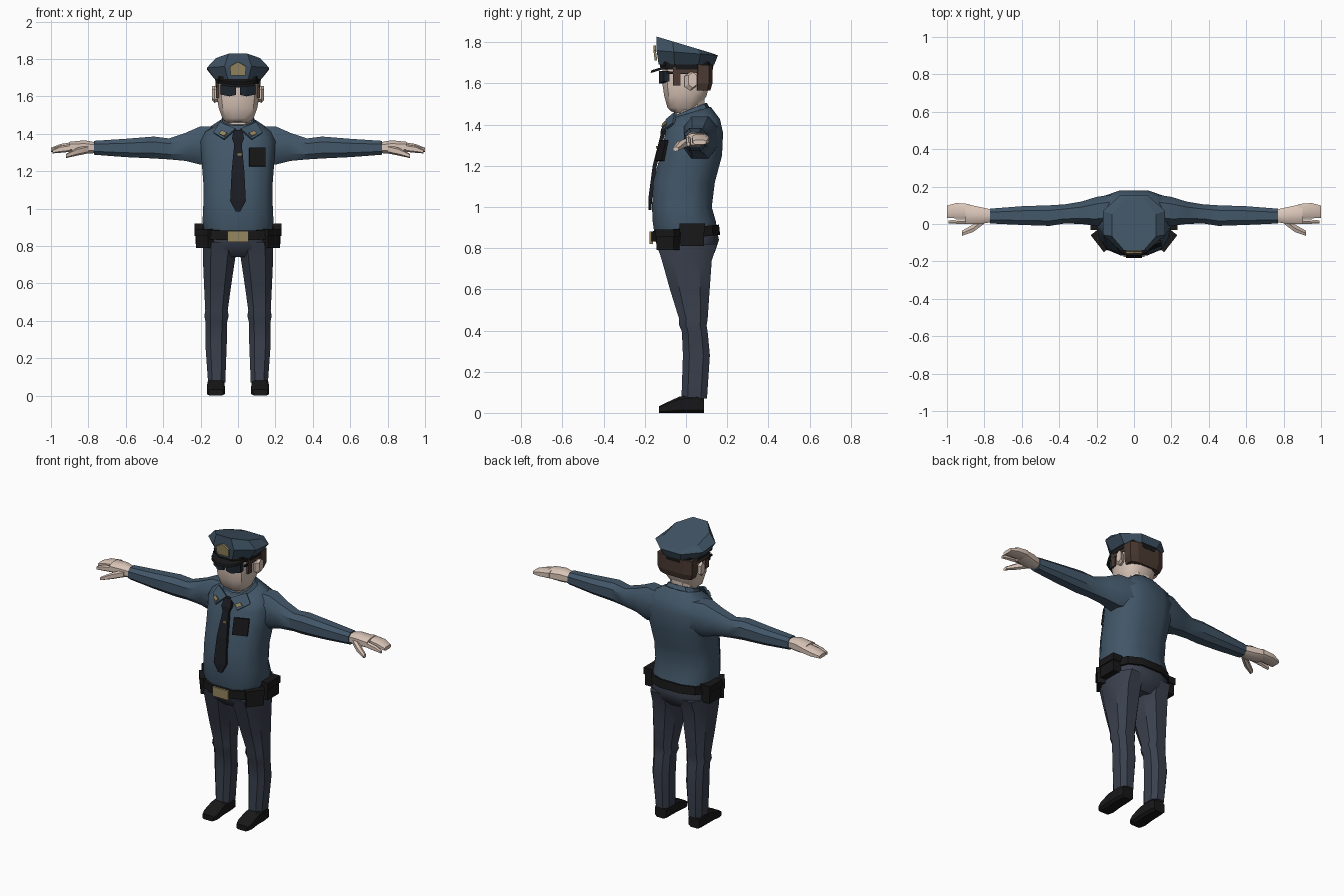
import bpy, bmesh, math
from mathutils import Vector, Matrix


def material(name, r, g, b):
    m = bpy.data.materials.new(name)
    m.diffuse_color = (r, g, b, 1)
    return m


SHIRT = material("shirt_blue", 0.055, 0.095, 0.14)
CAP = material("cap_blue", 0.05, 0.085, 0.125)
TROUSER = material("trouser_slate", 0.042, 0.051, 0.074)
SKIN = material("skin", 0.70, 0.56, 0.48)
HAIR = material("hair_brown", 0.07, 0.042, 0.032)
BLACK = material("black_leather", 0.009, 0.009, 0.010)
TIE = material("tie_black", 0.011, 0.012, 0.016)
GOLD = material("dull_gold", 0.30, 0.24, 0.115)
LENS = material("dark_lens", 0.012, 0.018, 0.028)


def finish(name, bm, mat, mirror, smooth):
    bmesh.ops.recalc_face_normals(bm, faces=bm.faces)
    me = bpy.data.meshes.new(name)
    bm.to_mesh(me)
    bm.free()
    ob = bpy.data.objects.new(name, me)
    bpy.context.collection.objects.link(ob)
    me.materials.append(mat)
    if mirror:
        ob.modifiers.new("mirror", 'MIRROR').use_mirror_merge = False
    if smooth:
        bpy.ops.object.select_all(action='DESELECT')
        ob.select_set(True)
        bpy.context.view_layer.objects.active = ob
        bpy.ops.object.shade_smooth_by_angle(angle=math.radians(smooth))
    return ob


def loft(name, mat, rings, axis='z', n=8, power=0.75, mirror=False, smooth=0):
    """Rings are (t, a0, a1, b0, b1[, slope]) along the axis; a and b are the other two axes."""
    bm = bmesh.new()
    top = math.cos(math.pi / n)
    if n % 4:
        top = 1.0

    def shape(v):
        return math.copysign(abs(v / top) ** power, v)

    loops = []
    for t, a0, a1, b0, b1, *slope in rings:
        s = slope[0] if slope else 0
        loop = []
        for i in range(n):
            ang = (i + 0.5) * 2 * math.pi / n
            a = (a0 + a1) / 2 + (a1 - a0) / 2 * shape(math.cos(ang))
            db = (b1 - b0) / 2 * shape(math.sin(ang))
            b, tt = (b0 + b1) / 2 + db, t + s * db
            co = {'z': (a, b, tt), 'x': (tt, a, b), 'y': (a, tt, b)}[axis]
            loop.append(bm.verts.new(co))
        loops.append(loop)
    for p, q in zip(loops, loops[1:]):
        for i in range(n):
            j = (i + 1) % n
            bm.faces.new((p[i], p[j], q[j], q[i]))
    bm.faces.new(loops[0])
    bm.faces.new(loops[-1])
    return finish(name, bm, mat, mirror, smooth)


def box(name, mat, centre, size, angle=0, mirror=False):
    bm = bmesh.new()
    m = Matrix.Translation(centre) @ Matrix.Rotation(angle, 4, 'Z') @ Matrix.Diagonal((*size, 1))
    bmesh.ops.create_cube(bm, size=1, matrix=m)
    return finish(name, bm, mat, mirror, 0)


def plate(name, mat, points, thick, mirror=False):
    bm = bmesh.new()
    bm.faces.new([bm.verts.new(p) for p in points])
    ob = finish(name, bm, mat, mirror, 0)
    mod = ob.modifiers.new("thickness", 'SOLIDIFY')
    mod.thickness, mod.offset = thick, 0
    return ob


# Shirt body, sleeves and collar
loft("shirt_body", SHIRT, [
    (0.89, -.182, .182, -.155, .15, .05), (0.93, -.19, .19, -.162, .145),
    (1.00, -.186, .186, -.165, .125), (1.12, -.184, .184, -.16, .14),
    (1.25, -.194, .194, -.125, .175), (1.36, -.20, .20, -.10, .18),
    (1.415, -.175, .175, -.08, .165, .1), (1.46, -.10, .10, -.06, .12, .3)],
    n=12, smooth=40)
loft("sleeve", SHIRT, [
    (.10, .0, .16, 1.25, 1.435), (.20, -.01, .145, 1.235, 1.44), (.28, .0, .12, 1.255, 1.405),
    (.37, .003, .105, 1.263, 1.375), (.45, -.01, .10, 1.268, 1.385),
    (.60, -.005, .095, 1.275, 1.373), (.77, .003, .082, 1.288, 1.362)],
    axis='x', mirror=True, smooth=40)
loft("collar", SHIRT, [
    (1.415, -.125, .125, -.085, .13, .4), (1.475, -.085, .085, -.06, .10, .4)],
    n=10, smooth=30)
plate("collar_flap", SHIRT, [
    (.012, -.092, 1.425), (.095, -.05, 1.46), (.13, -.06, 1.405), (.075, -.115, 1.37)], .012, True)
plate("collar_pin", GOLD, [
    (.058, -.112, 1.405), (.085, -.099, 1.417), (.10, -.099, 1.40), (.073, -.116, 1.387)], .008, True)

# Tie with pin, chest pocket
loft("tie", TIE, [
    (1.42, -.024, .024, -.10, -.075), (1.375, -.032, .032, -.122, -.095),
    (1.345, -.02, .02, -.125, -.105), (1.20, -.034, .034, -.162, -.142),
    (1.04, -.042, .042, -.183, -.165), (0.985, -.012, .012, -.183, -.168)], n=4)
box("tie_pin", GOLD, (.008, -.142, 1.29), (.02, .008, .012))
plate("chest_pocket", BLACK, [
    (.06, -.144, 1.225), (.145, -.112, 1.225), (.145, -.092, 1.325), (.06, -.124, 1.325)], .014)

# Hands
loft("palm", SKIN, [
    (.755, .012, .076, 1.297, 1.353), (.82, .0, .09, 1.293, 1.365), (.90, .0, .107, 1.302, 1.357)],
    axis='x', mirror=True, smooth=40)
loft("fingers", SKIN, [
    (.88, .03, .107, 1.306, 1.356), (.95, .03, .112, 1.303, 1.345), (1.0, .033, .098, 1.303, 1.325)],
    axis='x', n=8, power=.6, mirror=True, smooth=40)
loft("index_finger", SKIN, [
    (.87, .0, .026, 1.306, 1.348), (.95, .0, .024, 1.298, 1.335), (.992, .003, .02, 1.295, 1.315)],
    axis='x', n=6, mirror=True, smooth=40)
loft("thumb", SKIN, [
    (.80, .0, .045, 1.295, 1.34), (.86, -.045, .0, 1.283, 1.325), (.92, -.065, -.035, 1.27, 1.292)],
    axis='x', n=6, mirror=True, smooth=40)

# Trousers
loft("trouser_seat", TROUSER, [
    (.90, -.177, .177, -.15, .148), (.84, -.185, .185, -.15, .16),
    (.78, -.187, .187, -.13, .14), (.742, -.13, .13, -.09, .10)], n=12, smooth=40)
loft("trouser_leg", TROUSER, [
    (.82, .004, .186, -.142, .152), (.74, .014, .188, -.117, .125), (.60, .035, .182, -.078, .115),
    (.455, .055, .175, -.033, .105), (.425, .05, .18, -.033, .10), (.395, .058, .174, -.02, .105),
    (.28, .06, .175, -.015, .116), (.07, .068, .16, -.022, .102)],
    n=8, mirror=True, smooth=35)

# Shoes
loft("shoe", BLACK, [
    (-.13, .08, .157, 0, .033), (-.10, .07, .166, 0, .048), (-.03, .072, .164, 0, .08),
    (.06, .074, .162, 0, .09), (.087, .08, .155, 0, .07)],
    axis='y', power=.45, mirror=True)

# Belt, buckle and pouches with lids
loft("belt", BLACK, [
    (.848, -.193, .193, -.168, .166, .1), (.898, -.193, .193, -.168, .16, .1)], n=12, smooth=30)
box("buckle", GOLD, (0, -.169, .85), (.11, .016, .06))
lean = math.atan2(-.61, .79)
for label, centre, ang, size in (
        ("front", (.168, -.083, .838), lean, (.06, .105, .095)),
        ("side", (.198, .03, .862), 0, (.056, .115, .105))):
    box(label + "_pouch", BLACK, centre, size, ang, True)
    lid = Vector(centre) + Vector((0, 0, size[2] * .36))
    box(label + "_pouch_lid", BLACK, lid, (size[0] + .012, size[1] + .01, size[2] * .4), ang, True)

# Neck, head and ears
loft("neck", SKIN, [(1.38, -.07, .07, -.05, .085), (1.54, -.072, .072, -.04, .09)], smooth=40)
loft("head", SKIN, [
    (1.455, -.055, .055, -.07, .04, -.15), (1.482, -.083, .083, -.09, .06),
    (1.54, -.104, .104, -.106, .10), (1.60, -.112, .112, -.115, .115),
    (1.69, -.112, .112, -.115, .12)], n=12, smooth=35)
loft("ear", SKIN, [
    (.10, -.005, .04, 1.575, 1.645), (.125, -.01, .05, 1.565, 1.655), (.14, .01, .055, 1.58, 1.655)],
    axis='x', n=6, mirror=True)

# Hair: back block, strip above the ears, sideburns
loft("hair_back", HAIR, [
    (1.565, -.108, .108, .04, .118), (1.60, -.12, .12, .04, .128), (1.69, -.12, .12, .04, .13)], power=.55)
loft("hair_top", HAIR, [
    (1.652, -.118, .118, -.075, .125), (1.69, -.118, .118, -.08, .125)], power=.4)
box("sideburn", HAIR, (.107, -.045, 1.635), (.022, .035, .09), 0, True)

# Sunglasses
loft("lens", LENS, [
    (.01, -.132, -.112, 1.608, 1.658), (.045, -.130, -.105, 1.60, 1.66),
    (.094, -.108, -.075, 1.61, 1.66)], axis='x', n=4, mirror=True)
box("glasses_bridge", BLACK, (0, -.124, 1.652), (.03, .014, .012))
box("glasses_arm", BLACK, (.114, -.035, 1.652), (.008, .12, .012), 0, True)

# Peaked cap: band, crown, visor, badge
loft("cap_band", BLACK, [
    (1.668, -.12, .12, -.123, .131), (1.708, -.124, .124, -.13, .135)], n=12)
loft("cap_crown", CAP, [
    (1.693, -.126, .126, -.133, .138), (1.748, -.166, .166, -.143, .155, -.08),
    (1.787, -.118, .118, -.143, .13, -.3)], power=.95)
loft("cap_visor", BLACK, [
    (1.684, -.108, .108, -.172, .05, .3), (1.697, -.108, .108, -.168, .05, .3)], n=12, power=.85)
plate("cap_badge", GOLD, [
    (-.04, -.146, 1.712), (.04, -.146, 1.712), (.043, -.152, 1.76),
    (0, -.152, 1.785), (-.043, -.152, 1.76)], .012)
